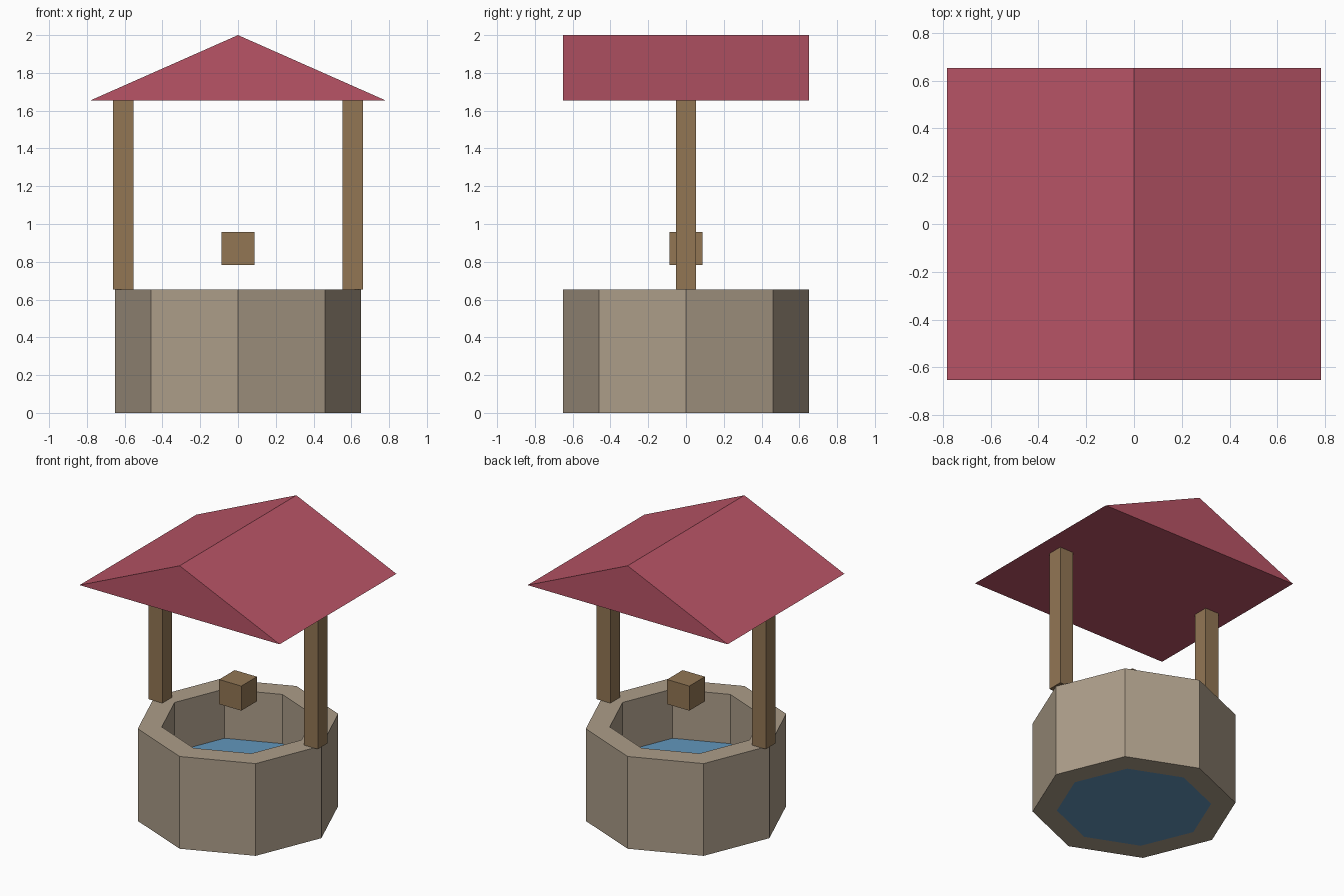
import bpy, bmesh
from math import cos, sin, tau

if "Cube" in bpy.data.objects:
    bpy.data.objects.remove(bpy.data.objects["Cube"])

WALL_R, WALL_IN, WALL_H = 0.652, 0.496, 0.652
EAVE_Z, WATER_Z = 1.654, 0.304


def material(name, rgb):
    m = bpy.data.materials.new(name)
    lin = [(c / 255 / 12.92 if c < 11 else ((c / 255 + 0.055) / 1.055) ** 2.4) for c in rgb]
    m.diffuse_color = (*lin, 1)
    m.use_nodes = True
    m.node_tree.nodes["Principled BSDF"].inputs["Base Color"].default_value = m.diffuse_color
    return m


stone = material("stone", (172, 157, 137))
wood = material("wood", (146, 118, 84))
tile = material("roof_red", (184, 84, 102))
blue = material("water_blue", (98, 150, 188))


def finish(name, bm, mat):
    bmesh.ops.recalc_face_normals(bm, faces=bm.faces)
    mesh = bpy.data.meshes.new(name)
    bm.to_mesh(mesh)
    bm.free()
    mesh.materials.append(mat)
    ob = bpy.data.objects.new(name, mesh)
    bpy.context.collection.objects.link(ob)
    return ob


def box(name, center, size, mat):
    bm = bmesh.new()
    bmesh.ops.create_cube(bm, size=1)
    for v in bm.verts:
        v.co = [c + s * p for c, s, p in zip(center, size, v.co)]
    return finish(name, bm, mat)


def octagon(bm, r, z):
    return [bm.verts.new((r * cos(tau * i / 8), r * sin(tau * i / 8), z)) for i in range(8)]


# Stone wall: octagonal ring with a rectangular section
bm = bmesh.new()
loops = [octagon(bm, r, z) for r, z in
         ((WALL_R, 0), (WALL_R, WALL_H), (WALL_IN, WALL_H), (WALL_IN, 0))]
for k in range(4):
    a, b = loops[k], loops[(k + 1) % 4]
    for i in range(8):
        j = (i + 1) % 8
        bm.faces.new((a[i], a[j], b[j], b[i]))
finish("stone_wall", bm, stone)

# Water: octagonal plug filling the lower part of the well
bm = bmesh.new()
low, high = octagon(bm, WALL_IN, 0), octagon(bm, WALL_IN, WATER_Z)
bm.faces.new(low)
bm.faces.new(high)
for i in range(8):
    j = (i + 1) % 8
    bm.faces.new((low[i], low[j], high[j], high[i]))
finish("water", bm, blue)

# Posts standing on the rim
for side, x in (("left", -0.608), ("right", 0.608)):
    box(f"{side}_post", (x, 0, (WALL_H + EAVE_Z) / 2), (0.108, 0.108, EAVE_Z - WALL_H), wood)

# Bucket hanging above the opening
box("bucket", (0, 0, 0.87), (0.174, 0.174, 0.174), wood)

# Gable roof: triangular prism with its ridge along y
bm = bmesh.new()
front, back = [[bm.verts.new((x, y, z)) for x, z in
                ((-0.782, EAVE_Z), (0.782, EAVE_Z), (0, 2.0))] for y in (-0.652, 0.652)]
bm.faces.new(front)
bm.faces.new(back)
for i in range(3):
    j = (i + 1) % 3
    bm.faces.new((front[i], front[j], back[j], back[i]))
finish("roof", bm, tile)
